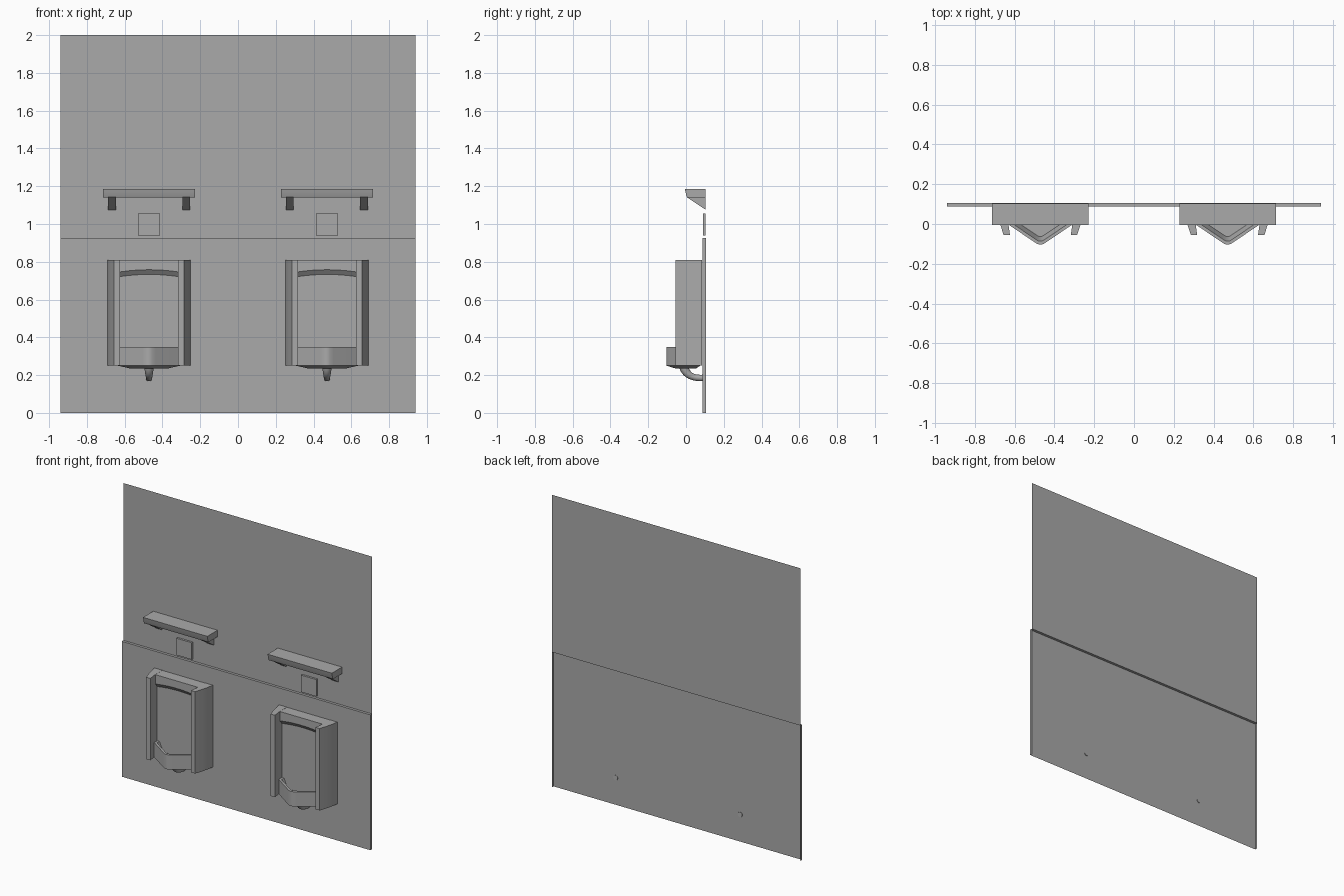
import bpy, bmesh, math
from mathutils import Vector

cube = bpy.data.objects.get("Cube")
if cube:
    bpy.data.objects.remove(cube, do_unlink=True)

grey = bpy.data.materials.new("plain grey")
grey.use_nodes = True
grey.diffuse_color = (0.4, 0.4, 0.4, 1)
grey.node_tree.nodes["Principled BSDF"].inputs["Base Color"].default_value = grey.diffuse_color

WALL_FRONT, WALL_BACK = 0.087, 0.105
STATIONS = {"right": -0.471, "left": 0.471}
parts = []


def loft(name, rings, cap_start=True, cap_end=True):
    """Join equal closed rings of points into one surface."""
    bm = bmesh.new()
    loops = [[bm.verts.new(p) for p in ring] for ring in rings]
    n = len(loops[0])
    for a, b in zip(loops, loops[1:]):
        for i in range(n):
            j = (i + 1) % n
            bm.faces.new((a[i], a[j], b[j], b[i]))
    if cap_start:
        bm.faces.new(loops[0])
    if cap_end:
        bm.faces.new(loops[-1])
    bmesh.ops.recalc_face_normals(bm, faces=bm.faces)
    mesh = bpy.data.meshes.new(name)
    bm.to_mesh(mesh)
    bm.free()
    mesh.materials.append(grey)
    return mesh


def place(name, mesh, x=0):
    ob = bpy.data.objects.new(name, mesh)
    ob.location.x = x
    bpy.context.collection.objects.link(ob)
    parts.append(ob)


def along_x(name, profile, x0, x1):
    return loft(name, [[(x, y, z) for y, z in profile] for x in (x0, x1)])


def along_z(name, plan, z0, z1):
    return loft(name, [[(x, y, z) for x, y in plan] for z in (z0, z1)])


def rect(w, y0, y1):
    return [(-w, y0), (w, y0), (w, y1), (-w, y1)]


# Lower wall panel: a shallow shell, open behind and below
W, LEDGE = 0.94, 0.925
shell = along_z("lower_wall", rect(W, WALL_FRONT, WALL_BACK), 0, LEDGE)
bm = bmesh.new()
bm.from_mesh(shell)
hidden = [f for f in bm.faces if f.normal.y > 0.9 or f.normal.z < -0.9]
bmesh.ops.delete(bm, geom=hidden, context="FACES")
bm.to_mesh(shell)
bm.free()
place("lower_wall", shell)

# Upper wall: a single sheet
upper = bpy.data.meshes.new("upper_wall")
upper.from_pydata([(x, WALL_BACK, z) for x, z in ((-W, LEDGE), (W, LEDGE), (W, 2), (-W, 2))],
                  [], [(0, 1, 2, 3)])
upper.materials.append(grey)
place("upper_wall", upper)

meshes = {}

# Shelf with a front edge that leans back, and wedge brackets
meshes["shelf"] = along_x("shelf", [(-0.006, 1.185), (0.104, 1.185), (0.104, 1.14),
                                    (0.006, 1.14), (0.001, 1.152)], -0.243, 0.243)
for side, s in (("right", -1), ("left", 1)):
    key = "shelf_bracket_" + side
    meshes[key] = along_x(key, [(0.004, 1.142), (0.104, 1.142), (0.104, 1.075)],
                          s * 0.196 - 0.02, s * 0.196 + 0.02)

# Flush plate
meshes["flush_plate"] = along_z("flush_plate", rect(0.058, 0.09, 0.104), 0.94, 1.055)

# Side fins of the fixture
fin = [(0.22, 0.086), (0.214, 0.045), (0.203, 0), (0.185, -0.055),
       (0.153, -0.055), (0.161, 0), (0.161, 0.086)]
for side, s in (("right", -1), ("left", 1)):
    key = "side_fin_" + side
    meshes[key] = along_z(key, [(s * x, y) for x, y in fin], 0.25, 0.81)

# Recessed back with a hood whose lower edge arches
rings = []
STEPS = 12
for i in range(STEPS + 1):
    t = 2 * i / STEPS - 1
    arch = 0.013 * (1 - t * t)
    x = 0.163 * t
    rings.append([(x, y, z) for y, z in ((0.086, 0.809), (0.01, 0.809), (0.01, 0.745 + arch),
                                         (0.03, 0.72 + arch), (0.03, 0.25), (0.086, 0.25))])
meshes["recessed_back"] = loft("recessed_back", rings)

# Pointed basin, hollow from above, with a tapered underside
front = [(-0.165, 0), (-0.035, -0.088), (-0.015, -0.101), (0, -0.104),
         (0.015, -0.101), (0.035, -0.088), (0.165, 0)]
outer = front + [(0.165, 0.075), (-0.165, 0.075)]


def scaled(k, z):
    return [(x * k, 0.02 + (y - 0.02) * k, z) for x, y in outer]


def inside(k, z):
    return [(x * k, 0.031 + (min(y, 0.031) - 0.031) * k, z) for x, y in outer]


rim = [(x, min(y, 0.031), 0.35) for x, y in outer]
meshes["basin"] = loft("basin", [scaled(0.6, 0.235), scaled(1, 0.25), rim,
                                 inside(0.87, 0.35), inside(0.7, 0.285)])

# Drain pipe curving back into the wall, wider at its collar
start, corner, end = Vector((0, -0.012, 0.245)), Vector((0, 0.005, 0.18)), Vector((0, 0.09, 0.185))
rings = []
for i in range(11):
    t = i / 10
    c = start * (1 - t) ** 2 + corner * 2 * t * (1 - t) + end * t * t
    d = ((corner - start) * (1 - t) + (end - corner) * t).normalized()
    across, up = Vector((1, 0, 0)), d.cross(Vector((1, 0, 0)))
    r = 0.025 - 0.008 * min(1, 1.6 * t)
    rings.append([c + r * (math.cos(a) * across + math.sin(a) * up)
                  for a in (math.tau * k / 16 for k in range(16))])
meshes["drain_pipe"] = loft("drain_pipe", rings)

# Repeat the whole set at both stations
for station, x in STATIONS.items():
    for key, mesh in meshes.items():
        place(station + "_" + key, mesh, x)

bpy.ops.object.select_all(action="DESELECT")
for ob in parts:
    ob.select_set(True)
bpy.context.view_layer.objects.active = parts[0]
bpy.ops.object.shade_smooth_by_angle(angle=math.radians(30))
